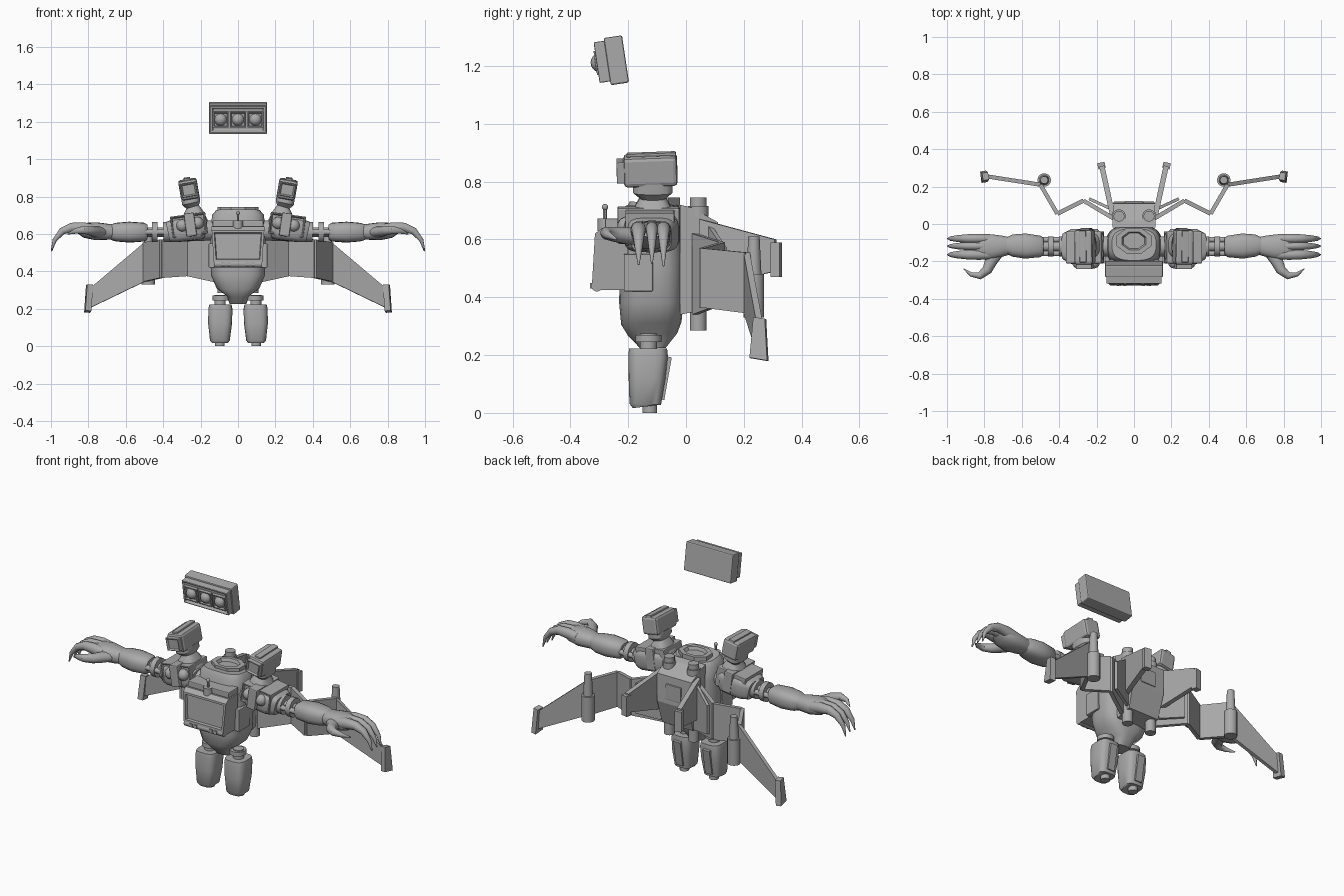
import bpy, bmesh, math
from mathutils import Vector, Matrix

grey = bpy.data.materials.new("grey_metal")
grey.diffuse_color = (0.4, 0.4, 0.4, 1)


def finish(name, bm, mirror=False, smooth=False, bevel=0):
    bmesh.ops.recalc_face_normals(bm, faces=bm.faces)
    me = bpy.data.meshes.new(name)
    bm.to_mesh(me)
    bm.free()
    me.materials.append(grey)
    ob = bpy.data.objects.new(name, me)
    bpy.context.collection.objects.link(ob)
    if smooth:
        bpy.ops.object.select_all(action='DESELECT')
        ob.select_set(True)
        bpy.context.view_layer.objects.active = ob
        bpy.ops.object.shade_smooth_by_angle(angle=math.radians(40))
    if bevel:
        b = ob.modifiers.new("bevel", 'BEVEL')
        b.width, b.segments = bevel, 2
    if mirror:
        ob.modifiers.new("mirror", 'MIRROR')
    return ob


def box(name, loc, size, rot=(0, 0, 0), mirror=False, bevel=0.0, insets=()):
    """Box; each inset (width, depth) is cut in turn into its front face."""
    bm = bmesh.new()
    bmesh.ops.create_cube(bm, size=1)
    bmesh.ops.scale(bm, vec=size, verts=bm.verts)
    front = min(bm.faces, key=lambda f: f.calc_center_median().y)
    for width, depth in insets:
        bmesh.ops.inset_region(bm, faces=[front], thickness=width, depth=depth)
    turn = Matrix.Identity(4)
    for a, ax in zip(rot, 'XYZ'):
        turn = Matrix.Rotation(math.radians(a), 4, ax) @ turn
    bm.transform(Matrix.Translation(loc) @ turn)
    return finish(name, bm, mirror, bevel=bevel)


def tube(name, pts, side=(0, 1, 0), n=16, power=2, mirror=False):
    """Loft of rounded sections (x, y, z, half width along side, other half width)."""
    bm = bmesh.new()
    cs = [Vector(p[:3]) for p in pts]
    rings = []
    for i, p in enumerate(pts):
        t = (cs[min(i + 1, len(cs) - 1)] - cs[max(i - 1, 0)]).normalized()
        u = Vector(side) - t * t.dot(Vector(side))
        u.normalize()
        v = t.cross(u)
        ring = []
        for k in range(n):
            a = 2 * math.pi * (k + 0.5) / n
            c, s = math.cos(a), math.sin(a)
            c = math.copysign(abs(c) ** (2 / power), c)
            s = math.copysign(abs(s) ** (2 / power), s)
            ring.append(bm.verts.new(cs[i] + u * c * p[3] + v * s * p[4]))
        rings.append(ring)
    for a, b in zip(rings, rings[1:]):
        for k in range(n):
            bm.faces.new((a[k], a[(k + 1) % n], b[(k + 1) % n], b[k]))
    bm.faces.new(rings[0])
    bm.faces.new(rings[-1])
    return finish(name, bm, mirror, smooth=True)


def cyl(name, p0, p1, r0, r1=None, n=16, mirror=False):
    r1 = r0 if r1 is None else r1
    side = (0, 1, 0) if abs(p1[1] - p0[1]) < 0.02 else (1, 0, 0)
    return tube(name, [(*p0, r0, r0), (*p1, r1, r1)], side, n, 2, mirror)


def ball(name, loc, r, mirror=False):
    bm = bmesh.new()
    bmesh.ops.create_uvsphere(bm, u_segments=16, v_segments=10, radius=r)
    bm.transform(Matrix.Translation(loc))
    return finish(name, bm, mirror, smooth=True)


def panel(name, corners, thick, mirror=True):
    """Flat plate with four corners."""
    c = [Vector(p) for p in corners]
    off = (c[1] - c[0]).cross(c[3] - c[0]).normalized() * thick / 2
    bm = bmesh.new()
    a = [bm.verts.new(p + off) for p in c]
    b = [bm.verts.new(p - off) for p in c]
    bm.faces.new(a)
    bm.faces.new(b[::-1])
    for k in range(4):
        bm.faces.new((a[k], b[k], b[(k + 1) % 4], a[(k + 1) % 4]))
    return finish(name, bm, mirror)


def profile(name, yz, half, top_half=None, inset_front=False):
    """Side profile extruded across x; optional recessed front screen."""
    bm = bmesh.new()
    top_half = half if top_half is None else top_half
    zs = [z for _, z in yz]
    lo, hi = min(zs), max(zs)
    w = [half + (top_half - half) * (z - lo) / (hi - lo) for z in zs]
    a = [bm.verts.new((-w[i], *p)) for i, p in enumerate(yz)]
    b = [bm.verts.new((w[i], *p)) for i, p in enumerate(yz)]
    bm.faces.new(a)
    bm.faces.new(b[::-1])
    for k in range(len(yz)):
        j = (k + 1) % len(yz)
        bm.faces.new((a[k], b[k], b[j], a[j]))
    bmesh.ops.recalc_face_normals(bm, faces=bm.faces)
    if inset_front:
        f = min(bm.faces, key=lambda q: q.calc_center_median().y)
        bmesh.ops.inset_region(bm, faces=[f], thickness=0.018, depth=0)
        bmesh.ops.inset_region(bm, faces=[f], thickness=0.006, depth=-0.014)
    return finish(name, bm)


# floating head unit with three lenses
tilt = (8.5, 0, 0)
box("head_back_plate", (0, -0.241, 1.22), (0.31, 0.064, 0.165), tilt, bevel=0.006)
box("head_front_plate", (0, -0.287, 1.215), (0.295, 0.045, 0.142), tilt, bevel=0.004,
    insets=((0.014, 0), (0.006, -0.012)))
for i in (-1, 0, 1):
    box("lens_frame", (i * 0.093, -0.299, 1.212), (0.084, 0.03, 0.084), tilt,
        insets=((0.008, 0), (0.004, -0.01)))
    ball("head_lens", (i * 0.093, -0.296, 1.212), 0.034)

# torso, collar and neck ring
tube("torso", [(0, -0.115, 0.225, 0.045, 0.045), (0, -0.115, 0.27, 0.06, 0.085),
               (0, -0.12, 0.31, 0.115, 0.105), (0, -0.12, 0.38, 0.145, 0.112),
               (0, -0.118, 0.5, 0.15, 0.112), (0, -0.115, 0.62, 0.145, 0.107),
               (0, -0.112, 0.70, 0.14, 0.098), (0, -0.11, 0.725, 0.118, 0.085)],
     (1, 0, 0), 24, 3)
ring = [(0.10, 0.70), (0.10, 0.745), (0.07, 0.745), (0.06, 0.728)]
bm = bmesh.new()
loops = [[bm.verts.new((r * math.cos(k * math.pi / 4 + math.pi / 8),
                        -0.09 + 0.75 * r * math.sin(k * math.pi / 4 + math.pi / 8), z))
          for k in range(8)] for r, z in ring]
for a, b in zip(loops, loops[1:]):
    for k in range(8):
        bm.faces.new((a[k], a[(k + 1) % 8], b[(k + 1) % 8], b[k]))
bm.faces.new(loops[-1])
finish("neck_ring", bm)
box("side_plate", (0.142, -0.165, 0.485), (0.03, 0.1, 0.13), mirror=True, bevel=0.004)

# chest screen with buttons, lower roll and antenna
profile("chest_screen", [(-0.315, 0.62), (-0.325, 0.45), (-0.31, 0.425), (-0.2, 0.425),
                         (-0.2, 0.64), (-0.29, 0.64)], 0.128, 0.142, True)
box("chest_brow", (0, -0.235, 0.655), (0.27, 0.09, 0.035), bevel=0.005)
cyl("chest_roll", (-0.128, -0.308, 0.44), (0.128, -0.308, 0.44), 0.02)
for x in (0.05, 0.08):
    box("chest_button", (x, -0.326, 0.44), (0.02, 0.012, 0.02), mirror=True)
cyl("antenna_base", (0, -0.28, 0.63), (0, -0.28, 0.672), 0.026)
cyl("antenna_rod", (0, -0.28, 0.66), (0, -0.28, 0.71), 0.007, n=8)
ball("antenna_tip", (0, -0.28, 0.712), 0.011)

# backpack and thrusters
profile("backpack", [(-0.02, 0.72), (0.02, 0.71), (0.11, 0.66), (0.12, 0.5),
                     (0.08, 0.36), (-0.02, 0.34)], 0.10, 0.115)
box("backpack_hatch", (0, 0.113, 0.57), (0.1, 0.02, 0.09), bevel=0.004)
cyl("thruster", (0.08, 0.042, 0.285), (0.08, 0.042, 0.745), 0.029, mirror=True)
cyl("thruster_rim", (0.08, 0.042, 0.68), (0.08, 0.042, 0.715), 0.036, mirror=True)

# tail fins
panel("tail_fin", [(0.115, 0.05, 0.67), (0.172, 0.31, 0.60), (0.172, 0.31, 0.49),
                   (0.115, 0.05, 0.43)], 0.028)
box("tail_fin_tip", (0.174, 0.312, 0.53), (0.04, 0.033, 0.12), (0, 0, -12), True)

# folded wings
span = [(0.11, 0.03, 0.34, 0.62), (0.27, 0.125, 0.375, 0.59), (0.41, 0.055, 0.365, 0.57),
        (0.50, 0.21, 0.345, 0.555), (0.79, 0.255, 0.205, 0.31)]
for i, (p, q) in enumerate(zip(span, span[1:])):
    panel("wing_panel_%d" % (i + 1), [(p[0], p[1], p[3]), (q[0], q[1], q[3]),
                                     (q[0], q[1], q[2]), (p[0], p[1], p[2])], 0.022)
panel("wing_root_plate", [(0.11, 0.075, 0.66), (0.24, 0.135, 0.57), (0.24, 0.135, 0.40),
                          (0.11, 0.075, 0.37)], 0.016)
panel("wing_tip", [(0.79, 0.235, 0.33), (0.797, 0.275, 0.325), (0.807, 0.283, 0.18),
                   (0.80, 0.222, 0.19)], 0.032)
cyl("wing_cannon", (0.48, 0.235, 0.33), (0.48, 0.235, 0.48), 0.036, mirror=True)
cyl("wing_cannon_barrel", (0.48, 0.235, 0.47), (0.48, 0.235, 0.61), 0.027, 0.02, mirror=True)

# legs
tube("leg", [(0.097, -0.14, 0.022, 0.045, 0.045), (0.097, -0.141, 0.03, 0.053, 0.055),
             (0.096, -0.135, 0.12, 0.064, 0.064), (0.094, -0.131, 0.2, 0.065, 0.069),
             (0.094, -0.131, 0.222, 0.06, 0.066)], (1, 0, 0), 20, 3.5, True)
cyl("hip_peg", (0.095, -0.13, 0.2), (0.095, -0.13, 0.275), 0.03, mirror=True)
cyl("hip_collar", (0.09, -0.13, 0.245), (0.09, -0.13, 0.27), 0.046, mirror=True)
cyl("ankle_peg", (0.097, -0.125, 0), (0.097, -0.125, 0.04), 0.026, mirror=True)
box("calf_slot", (0.096, -0.072, 0.12), (0.045, 0.02, 0.15), (-10, 0, 0), True)

# shoulder pods with twin lenses
cyl("shoulder_axle", (0.12, -0.12, 0.62), (0.40, -0.12, 0.61), 0.055, mirror=True)
box("shoulder_pod", (0.262, -0.125, 0.648), (0.19, 0.17, 0.115), (0, 8, 0), True, 0.012,
    ((0.012, 0), (0.004, -0.012)))
box("shoulder_ridge", (0.255, -0.13, 0.65), (0.055, 0.215, 0.125), (0, 8, 0), True, 0.006)
tube("shoulder_shell", [(0.17, -0.12, 0.63, 0.07, 0.05), (0.2, -0.12, 0.635, 0.095, 0.065),
                        (0.33, -0.12, 0.62, 0.095, 0.065), (0.375, -0.12, 0.61, 0.07, 0.055)],
     n=20, power=4, mirror=True)
for x, z in ((0.215, 0.658), (0.298, 0.645)):
    ball("shoulder_lens", (x, -0.205, z), 0.033, True)

# shoulder cannons
tube("cannon_mount", [(0.235, -0.115, 0.68, 0.07, 0.075), (0.237, -0.115, 0.72, 0.05, 0.06),
                      (0.243, -0.115, 0.745, 0.035, 0.045), (0.25, -0.115, 0.765, 0.05, 0.07),
                      (0.255, -0.115, 0.8, 0.05, 0.07)], (1, 0, 0), 16, 3, True)
box("cannon_body", (0.263, -0.123, 0.84), (0.1, 0.186, 0.105), (2, 10, 0), True, 0.014)
box("cannon_rail", (0.272, -0.12, 0.888), (0.035, 0.17, 0.025), (2, 10, 0), True, 0.003)
box("cannon_muzzle", (0.263, -0.22, 0.837), (0.085, 0.04, 0.075), (2, 10, 0), True, 0.006,
    ((0.01, 0), (0.004, -0.01)))
cyl("cannon_lens", (0.263, -0.23, 0.837), (0.263, -0.248, 0.837), 0.027, 0.022, mirror=True)

# upper arm joint with pistons
cyl("elbow_core", (0.38, -0.12, 0.61), (0.5, -0.12, 0.61), 0.026, mirror=True)
cyl("elbow_disc", (0.43, -0.12, 0.61), (0.46, -0.12, 0.61), 0.055, mirror=True)
for y in (-0.158, -0.084):
    cyl("elbow_piston", (0.37, y, 0.61), (0.5, y, 0.61), 0.015, n=10, mirror=True)

# forearm and hand
tube("forearm", [(0.485, -0.12, 0.61, 0.045, 0.04), (0.5, -0.12, 0.61, 0.058, 0.05),
                 (0.58, -0.118, 0.61, 0.068, 0.056), (0.65, -0.115, 0.61, 0.06, 0.05),
                 (0.68, -0.115, 0.61, 0.045, 0.042)], n=18, power=2.6, mirror=True)
tube("palm", [(0.64, -0.115, 0.61, 0.04, 0.035), (0.70, -0.118, 0.612, 0.056, 0.043),
              (0.76, -0.122, 0.615, 0.068, 0.048), (0.82, -0.122, 0.62, 0.064, 0.04),
              (0.86, -0.12, 0.63, 0.045, 0.022)], n=18, power=2.4, mirror=True)
for y, w, drop in ((-0.078, 0.024, 0), (-0.118, 0.022, 0.01), (-0.164, 0.026, 0.005)):
    tube("claw", [(0.77, y, 0.622, w, 0.03), (0.83, y, 0.632, w * 1.1, 0.032),
                  (0.89, y, 0.635, w, 0.026), (0.94, y, 0.615, w * 0.8, 0.02),
                  (0.98, y, 0.568, w * 0.5, 0.012), (0.997, y, 0.508 + drop, 0.003, 0.003)],
         n=12, mirror=True)
tube("thumb_claw", [(0.735, -0.15, 0.61, 0.03, 0.04), (0.765, -0.2, 0.612, 0.03, 0.034),
                    (0.785, -0.245, 0.618, 0.027, 0.028), (0.825, -0.277, 0.622, 0.022, 0.02),
                    (0.87, -0.27, 0.615, 0.014, 0.012), (0.91, -0.24, 0.6, 0.003, 0.003)],
     (0, 0, 1), 12, mirror=True)
